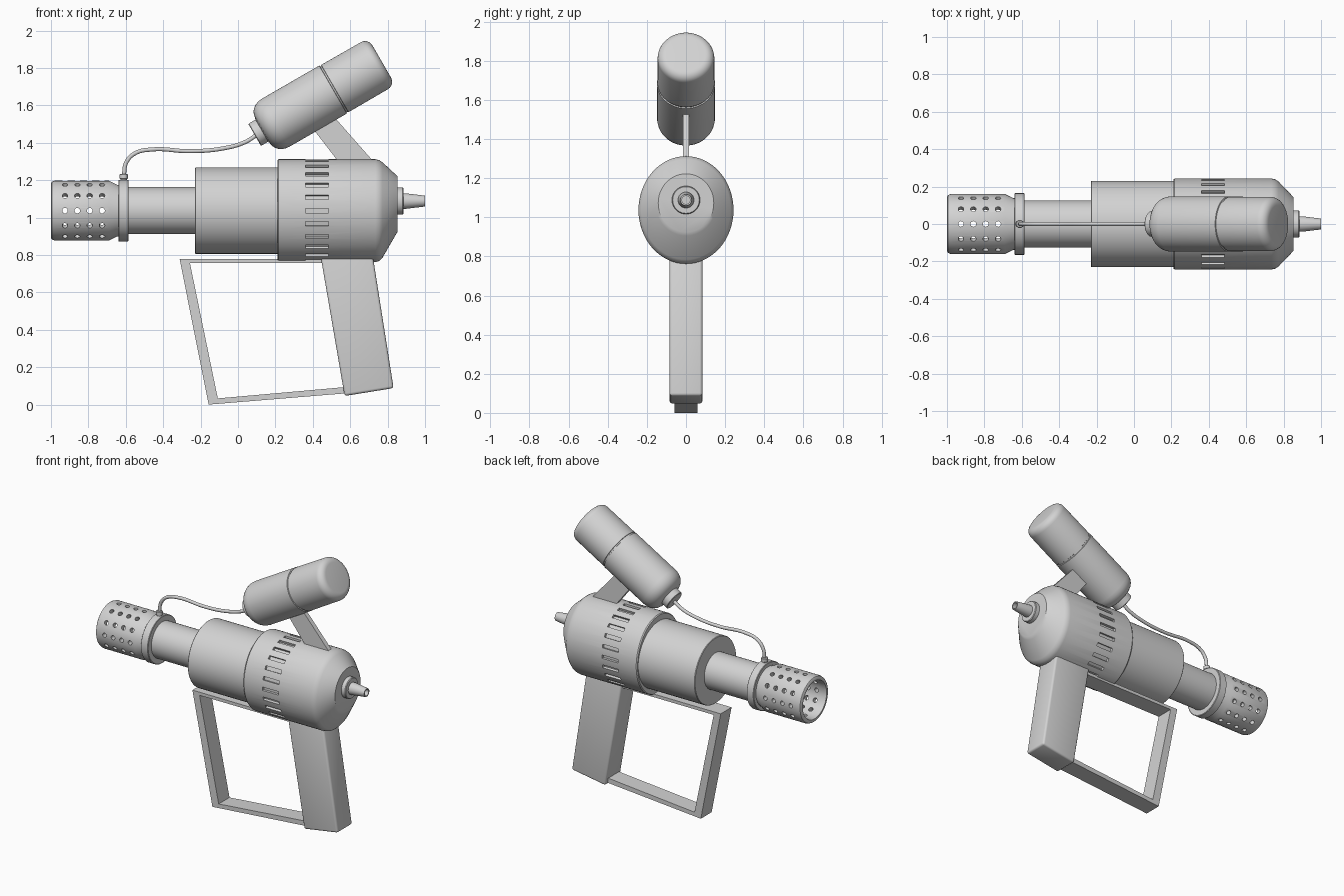
import bpy, bmesh
from math import sin, cos, tau, radians, atan2
from mathutils import Matrix, Vector

old = bpy.data.objects.get("Cube")
if old:
    bpy.data.objects.remove(old, do_unlink=True)

grey = bpy.data.materials.new("plain_grey")
grey.use_nodes = True
grey.diffuse_color = (0.65, 0.65, 0.65, 1)
grey.node_tree.nodes["Principled BSDF"].inputs["Base Color"].default_value = grey.diffuse_color

AXIS = 1.037  # height of the barrel axis


def finish(name, bm, matrix=None):
    """Turn a bmesh into a named grey object."""
    bmesh.ops.recalc_face_normals(bm, faces=bm.faces)
    if matrix:
        bm.transform(matrix)
    mesh = bpy.data.meshes.new(name)
    bm.to_mesh(mesh)
    bm.free()
    mesh.materials.append(grey)
    obj = bpy.data.objects.new(name, mesh)
    bpy.context.collection.objects.link(obj)
    return obj


def activate(obj):
    bpy.ops.object.select_all(action='DESELECT')
    obj.select_set(True)
    bpy.context.view_layer.objects.active = obj


def smooth(obj, angle=35):
    activate(obj)
    bpy.ops.object.shade_smooth_by_angle(angle=radians(angle))
    return obj


def loft(name, sections, sides=64, matrix=None):
    """Skin elliptical sections (x, centre z, y radius, z radius) along x."""
    bm = bmesh.new()
    rings = []
    for x, cz, ry, rz in sections:
        rings.append([bm.verts.new((x, ry * cos(tau * i / sides), cz + rz * sin(tau * i / sides)))
                      for i in range(sides)])
    for a, b in zip(rings, rings[1:]):
        for i in range(sides):
            j = (i + 1) % sides
            bm.faces.new((a[i], a[j], b[j], b[i]))
    bm.faces.new(rings[0])
    bm.faces.new(rings[-1])
    return finish(name, bm, matrix)


def turned(name, profile, cz=0, **kw):
    """Round part from (x, radius) pairs."""
    return loft(name, [(x, cz, r, r) for x, r in profile], **kw)


def prism(name, outline, half, bevel=0.0):
    """Extrude an x-z outline across y."""
    bm = bmesh.new()
    face = bm.faces.new([bm.verts.new((x, -half, z)) for x, z in outline])
    new = bmesh.ops.extrude_face_region(bm, geom=[face])["geom"]
    bmesh.ops.translate(bm, vec=(0, 2 * half, 0),
                        verts=[v for v in new if isinstance(v, bmesh.types.BMVert)])
    if bevel:
        bmesh.ops.bevel(bm, geom=bm.edges[:], offset=bevel, segments=3,
                        profile=0.5, affect='EDGES')
    return finish(name, bm)


def cut(obj, bm):
    """Subtract the cutter geometry and discard the cutter."""
    cutter = finish("cutter", bm)
    cutter.hide_render = True
    mod = obj.modifiers.new("cut", 'BOOLEAN')
    mod.operation, mod.solver, mod.object = 'DIFFERENCE', 'EXACT', cutter
    activate(obj)
    bpy.ops.object.modifier_apply(modifier=mod.name)
    bpy.data.objects.remove(cutter, do_unlink=True)


# Rear housing: slightly oval, tapering to an end that sits higher
housing = loft("rear_housing", [
    (0.21, AXIS, 0.238, 0.27), (0.217, AXIS, 0.243, 0.275), (0.735, AXIS, 0.243, 0.275),
    (0.755, AXIS, 0.239, 0.27), (0.772, 1.04, 0.228, 0.256),
    (0.842, 1.068, 0.155, 0.163), (0.853, 1.073, 0.142, 0.149)])

# Vent slots around the housing
bm = bmesh.new()
for k in range(24):
    a = tau * k / 24
    radial = Vector((0, cos(a) / 0.243, sin(a) / 0.275))
    m = (Matrix.Translation((0.422, 0.243 * cos(a), AXIS + 0.275 * sin(a)))
         @ Matrix.Rotation(atan2(radial.z, radial.y), 4, 'X')
         @ Matrix.Diagonal((0.124, 0.036, 0.024, 1)))
    bmesh.ops.create_cube(bm, size=1, matrix=m)
cut(housing, bm)
smooth(housing)

# Middle housing, barrel and collar
smooth(turned("middle_housing", [(-0.23, 0.228), (-0.226, 0.231), (0.24, 0.231)], AXIS))
smooth(turned("barrel", [(-0.62, 0.126), (-0.2, 0.126)], AXIS))
smooth(turned("collar", [(-0.64, 0.161), (-0.637, 0.165), (-0.588, 0.165), (-0.585, 0.161)], AXIS))

# Hollow perforated muzzle
muzzle = turned("muzzle", [
    (-0.635, 0.138), (-0.645, 0.138), (-0.69, 0.16), (-0.98, 0.16), (-0.994, 0.155),
    (-1.0, 0.146), (-1.0, 0.132), (-0.985, 0.128), (-0.67, 0.128)], AXIS, sides=72)
bm = bmesh.new()
for k in range(12):
    turn = Matrix.Rotation(tau * k / 12, 4, 'X')
    for column in range(4):
        m = (Matrix.Translation((-0.925 + 0.066 * column, 0, AXIS)) @ turn
             @ Matrix.Translation((0, 0, 0.145)))
        bmesh.ops.create_cone(bm, cap_ends=True, segments=14, radius1=0.015,
                              radius2=0.015, depth=0.07, matrix=m)
cut(muzzle, bm)
smooth(muzzle)

# Rear knob with hollow tapered spout
smooth(turned("rear_knob", [(0.84, 0.072), (0.88, 0.072), (0.885, 0.068)], 1.088, sides=40))
smooth(turned("rear_spout", [(0.87, 0.041), (0.9, 0.041), (1.0, 0.029),
                             (1.0, 0.021), (0.95, 0.021)], 1.088, sides=32))

# Tilted canister with a seam and a neck
tilt = Matrix.Translation((0.513, 0, 1.687)) @ Matrix.Rotation(radians(-30), 4, 'Y')
body = [(-0.445, 0.07)]
for i in range(7):  # rounded shoulder
    a = tau / 4 * i / 6
    body.append((-0.36 - 0.082 * cos(a), 0.078 + 0.07 * sin(a)))
body += [(-0.006, 0.148), (-0.004, 0.142), (0.004, 0.142), (0.006, 0.146)]
for i in range(7):  # rounded base
    a = tau / 4 * i / 6
    body.append((0.25 + 0.045 * sin(a), 0.1 + 0.045 * cos(a)))
smooth(turned("canister", body, matrix=tilt))
smooth(turned("canister_neck", [(-0.49, 0.064), (-0.486, 0.068), (-0.43, 0.068)],
              sides=40, matrix=tilt))

# Bracket holding the canister
prism("canister_bracket", [(0.34, 1.56), (0.5, 1.56), (0.53, 1.52), (0.715, 1.31),
                           (0.715, 1.25), (0.528, 1.25), (0.528, 1.31), (0.37, 1.515)], 0.016)

# Hose from canister neck to collar
path = [(0.105, 1.445), (0.035, 1.402), (-0.09, 1.368), (-0.26, 1.355),
        (-0.46, 1.364), (-0.553, 1.342), (-0.597, 1.295), (-0.611, 1.22)]
curve = bpy.data.curves.new("hose", 'CURVE')
curve.dimensions = '3D'
curve.bevel_depth = 0.0115
curve.bevel_resolution = 3
spline = curve.splines.new('BEZIER')
spline.bezier_points.add(len(path) - 1)
for p, (x, z) in zip(spline.bezier_points, path):
    p.co = (x, 0, z)
    p.handle_left_type = p.handle_right_type = 'AUTO'
curve.materials.append(grey)
hose = bpy.data.objects.new("hose", curve)
bpy.context.collection.objects.link(hose)
activate(hose)
bpy.ops.object.convert(target='MESH')
smooth(bpy.context.object, 60)

# Hose fitting, standing upright on the collar
upright = Matrix.Translation((-0.611, 0, 0)) @ Matrix.Rotation(radians(-90), 4, 'Y')
smooth(turned("hose_fitting", [(1.19, 0.017), (1.205, 0.017), (1.208, 0.022),
                               (1.23, 0.022), (1.234, 0.017)], sides=24, matrix=upright))

# Grip and hand guard
smooth(prism("grip", [(0.432, 0.85), (0.712, 0.85), (0.832, 0.088), (0.57, 0.046)], 0.084, 0.014))
prism("hand_guard", [(0.5, 0.778), (-0.312, 0.778), (-0.157, 0.0), (0.6, 0.062),
                     (0.6, 0.096), (-0.108, 0.033), (-0.257, 0.756), (0.5, 0.756)], 0.06)
